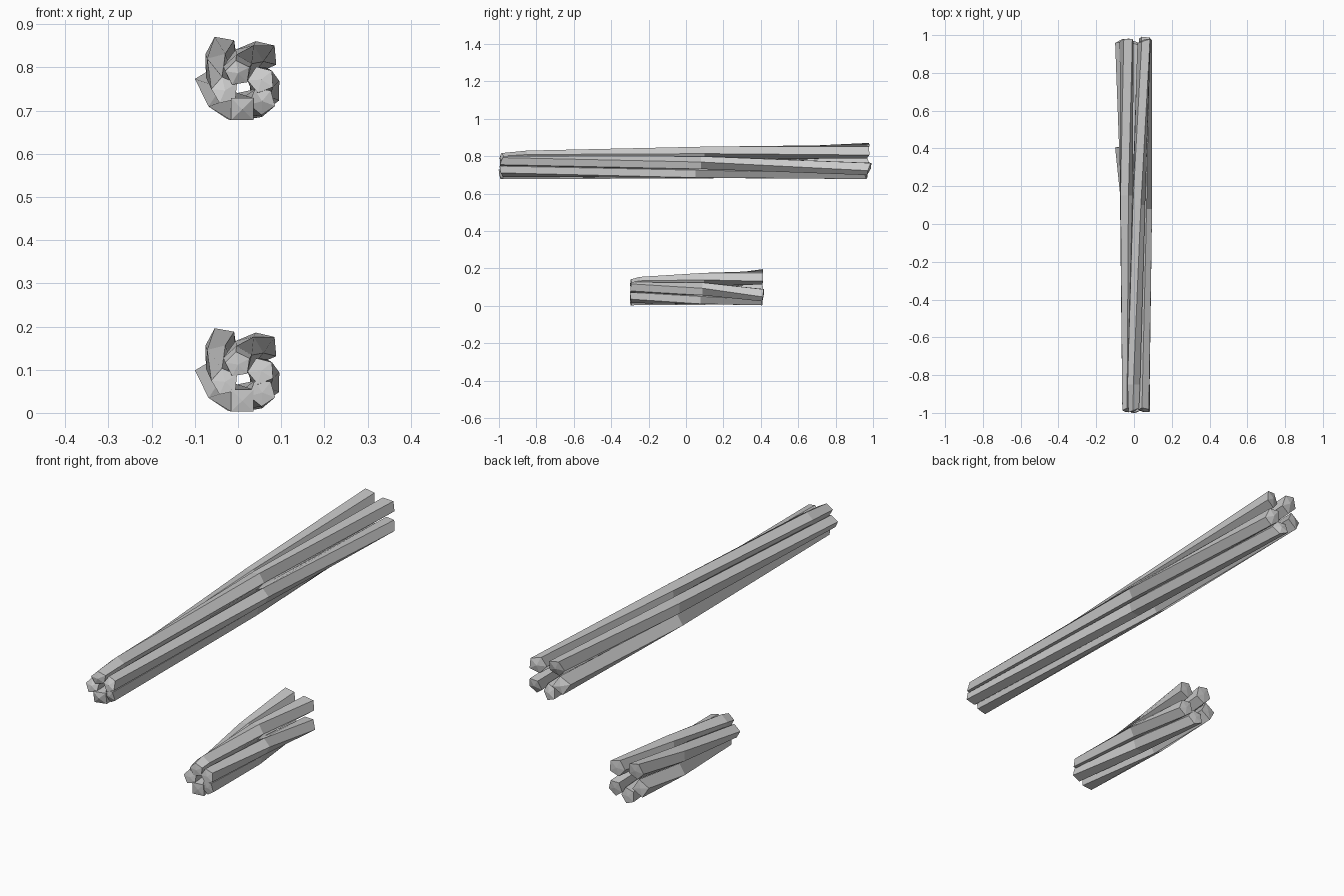
import bpy, bmesh, math

if "Cube" in bpy.data.objects:
    bpy.data.objects.remove(bpy.data.objects["Cube"])

# Each stick: sides, phase, then rings along y: (y, x, z, radius)
STICKS = [
    (5, 100, [(-0.985, 0.000, 0.787, 0.030), (-0.85, 0.000, 0.795, 0.035),
              (0.10, 0.022, 0.817, 0.037), (0.97, 0.056, 0.826, 0.038)]),
    (5, 40, [(-0.985, 0.054, 0.772, 0.032), (0.08, 0.060, 0.764, 0.036),
             (0.98, 0.061, 0.735, 0.036)]),
    (5, -20, [(-0.985, 0.056, 0.722, 0.032), (0.05, 0.034, 0.713, 0.035),
              (0.96, 0.003, 0.712, 0.036)]),
    (4, -45, [(-0.99, 0.010, 0.703, 0.037), (0.12, -0.032, 0.717, 0.037),
              (0.97, -0.062, 0.764, 0.039)]),
    (5, 175, [(-0.985, -0.030, 0.747, 0.032), (0.15, -0.043, 0.797, 0.037),
              (0.97, -0.037, 0.836, 0.039)]),
]
TWIST = -60
Z0 = 0.675


def add_stick(bm, sides, phase, rings, tilt):
    """Loft a twisting prism through its rings and cap it with low points."""
    loops = []
    for k, (y, x, z, r) in enumerate(rings):
        turn = TWIST * (y + 1) / 2
        end = k in (0, len(rings) - 1)
        loop = []
        for i in range(sides):
            a = math.radians(phase + turn + 360 * i / sides)
            # sawn ends lean a little
            dy = 0.012 * math.cos(a - tilt) if end else 0
            px, pz = x + r * math.cos(a), z + r * math.sin(a)
            loop.append(bm.verts.new((px, y + dy, max(pz, Z0 + 0.003) - Z0)))
        loops.append(loop)
    for lo, hi in zip(loops, loops[1:]):
        for i in range(sides):
            j = (i + 1) % sides
            bm.faces.new((lo[i], lo[j], hi[j], hi[i]))
    for loop, (y, x, z, r), s in ((loops[0], rings[0], -1), (loops[-1], rings[-1], 1)):
        tip = bm.verts.new((x, y + s * 0.009, z - Z0))
        for i in range(sides):
            bm.faces.new((loop[i], loop[(i + 1) % sides], tip))


def stick_bundle(name, y_scale, y_shift, height):
    bm = bmesh.new()
    for n, (sides, phase, rings) in enumerate(STICKS):
        add_stick(bm, sides, phase, rings, n * 1.9)
    for v in bm.verts:
        v.co.y = v.co.y * y_scale + y_shift
        v.co.z += height
    bmesh.ops.recalc_face_normals(bm, faces=bm.faces)
    mesh = bpy.data.meshes.new(name)
    bm.to_mesh(mesh)
    bm.free()
    obj = bpy.data.objects.new(name, mesh)
    bpy.context.collection.objects.link(obj)


# Long bundle above, the same bundle shortened below
stick_bundle("long_stick_bundle", 1.0, 0.0, 0.675)
stick_bundle("short_stick_bundle", 0.36, 0.06, 0.0)
